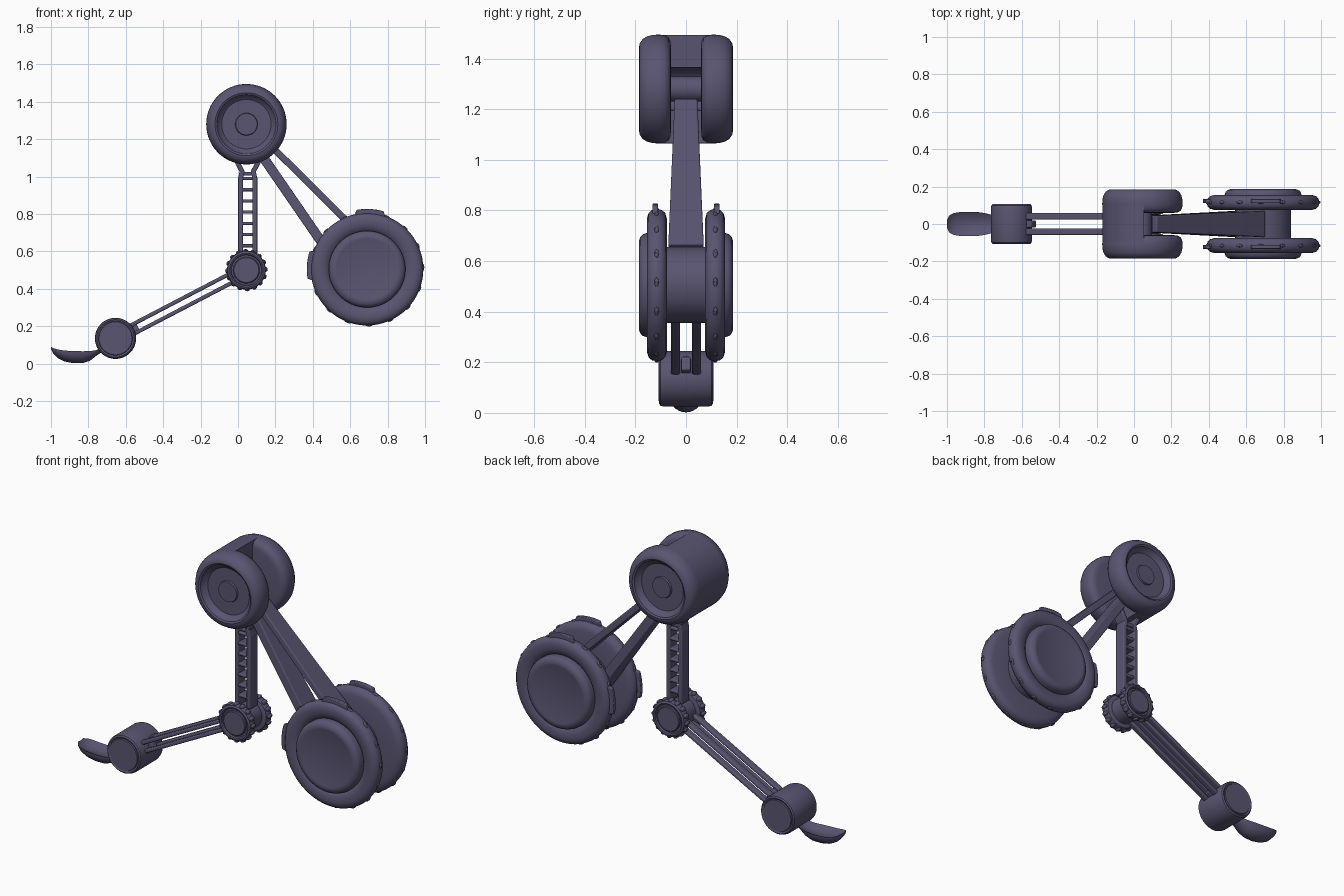
import bpy, bmesh, math
from mathutils import Vector

cube = bpy.data.objects.get("Cube")
if cube:
    bpy.data.objects.remove(cube, do_unlink=True)

mat = bpy.data.materials.new("slate purple")
mat.use_nodes = True
COLOUR = (0.10, 0.09, 0.165, 1)
mat.diffuse_color = COLOUR
mat.node_tree.nodes["Principled BSDF"].inputs["Base Color"].default_value = COLOUR


def finish(name, bm, bevel=0, angle=35):
    bmesh.ops.recalc_face_normals(bm, faces=bm.faces[:])
    me = bpy.data.meshes.new(name)
    bm.to_mesh(me)
    bm.free()
    me.materials.append(mat)
    ob = bpy.data.objects.new(name, me)
    bpy.context.collection.objects.link(ob)
    if bevel:
        m = ob.modifiers.new("bevel", "BEVEL")
        m.width, m.segments = bevel, 3
    bpy.ops.object.select_all(action="DESELECT")
    bpy.context.view_layer.objects.active = ob
    ob.select_set(True)
    bpy.ops.object.shade_smooth_by_angle(angle=math.radians(angle))
    return ob


def loft(bm, rings, closed_caps=True):
    loops = [[bm.verts.new(p) for p in ring] for ring in rings]
    n = len(loops[0])
    for a, b in zip(loops, loops[1:]):
        for i in range(n):
            bm.faces.new((a[i], a[(i + 1) % n], b[(i + 1) % n], b[i]))
    if closed_caps:
        bm.faces.new(loops[0])
        bm.faces.new(loops[-1])


def lathe(name, centre, profile, steps=64):
    """Spin (radius, y) points about the y axis; both ends are capped."""
    bm = bmesh.new()
    turns = [2 * math.pi * i / steps for i in range(steps)]
    loft(bm, [[(centre[0] + r * math.cos(t), y, centre[1] + r * math.sin(t))
               for t in turns] for r, y in profile])
    return finish(name, bm)


def pair(name, centre, profile):
    for side, s in (("left_side", 1), ("right_side", -1)):
        lathe(f"{name}_{side}", centre, [(r, s * y) for r, y in profile])


def bar(name, a, b, thick, ya, yb, y0=0, bevel=0.006):
    """Flat bar between two (x, z) points, tapering in y."""
    a, b = Vector(a), Vector(b)
    d = (b - a).normalized()
    n = Vector((-d.y, d.x)) * thick / 2
    bm = bmesh.new()
    loft(bm, [[(p.x + s * n.x, y0 + k * h, p.y + s * n.y)
               for s, k in ((1, 1), (1, -1), (-1, -1), (-1, 1))]
              for p, h in ((a, ya), (b, yb))])
    return finish(name, bm, bevel)


def extrude_y(name, points, half, y0=0, bevel=0):
    bm = bmesh.new()
    loft(bm, [[(x, y0 + y, z) for x, z in points] for y in (-half, half)])
    return finish(name, bm, bevel)


def studs(name, centre, radius, count, y0, size):
    """Small oval studs around a rim."""
    bm = bmesh.new()
    for i in range(count):
        t = 2 * math.pi * (i + 0.1) / count
        made = bmesh.ops.create_uvsphere(bm, u_segments=10, v_segments=6, radius=1)
        for v in made["verts"]:
            out, y, along = v.co.x * size[0], v.co.y * size[1], v.co.z * size[2]
            v.co = (centre[0] + (radius + out) * math.cos(t) - along * math.sin(t), y0 + y,
                    centre[1] + (radius + out) * math.sin(t) + along * math.cos(t))
    return finish(name, bm)


def arc(centre, r, a0, a1, n):
    angles = [math.radians(a0 + (a1 - a0) * i / n) for i in range(n + 1)]
    return [(centre[0] + r * math.cos(a), centre[1] + r * math.sin(a)) for a in angles]


HIP, WHEEL = (0.045, 1.28), (0.69, 0.505)
KNEE, ANKLE = (0.045, 0.5), (-0.655, 0.135)

# Hip drum: two rounded lobes, joined on the back by a C-shaped web
pair("hip_lobe", HIP, [
    (0.057, 0.16), (0.06, 0.15), (0.132, 0.15), (0.15, 0.163), (0.158, 0.18),
    (0.168, 0.185), (0.18, 0.183), (0.197, 0.172), (0.208, 0.154), (0.214, 0.13),
    (0.215, 0.105), (0.212, 0.085), (0.203, 0.07), (0.188, 0.062), (0.17, 0.06)])
extrude_y("hip_web", arc(HIP, 0.2145, 88, 272, 48) + arc(HIP, 0.085, 272, 88, 24), 0.108)
lathe("hip_pin", HIP, [(0.05, -0.08), (0.05, 0.08)], 32)

# Two tapering arms from the hip to the wheel
bar("lower_arm", (0.085, 1.03 + 0.145), (0.55, 0.5), 0.052, 0.045, 0.07)
bar("upper_arm", (0.11, 1.23), (0.69, 0.655), 0.036, 0.045, 0.07)

# Twin wheel with hub caps
lathe("wheel_core", WHEEL, [(0.15, -0.09), (0.15, 0.09)])
pair("wheel_tyre", WHEEL, [
    (0.15, 0.075), (0.26, 0.075), (0.285, 0.082), (0.297, 0.096), (0.301, 0.115),
    (0.297, 0.135), (0.285, 0.148), (0.265, 0.154), (0.235, 0.152), (0.215, 0.144),
    (0.205, 0.135)])
pair("hub_cap", WHEEL, [
    (0.205, 0.12), (0.205, 0.158), (0.2, 0.172), (0.19, 0.181), (0.175, 0.186),
    (0.165, 0.186), (0.155, 0.183)])
for side, s in (("left_side", 1), ("right_side", -1)):
    studs(f"wheel_studs_{side}", WHEEL, 0.298, 16, s * 0.116, (0.009, 0.009, 0.019))
    for label, angle in (("top", 87), ("back", 176)):
        fin = arc(WHEEL, 0.322, angle - 13, angle + 13, 8) + arc(WHEEL, 0.28, angle + 18, angle - 18, 8)
        extrude_y(f"wheel_fin_{label}_{side}", fin, 0.011, s * 0.122, 0.004)

# Ladder strut between hip and knee
for x in (0.014, 0.09):
    bar("strut_rail", (x, 0.57), (x, 1.0), 0.026, 0.035, 0.035)
    bar("strut_neck", (x, 0.99), (0.052 + (x - 0.052) * 0.75, 1.035), 0.026, 0.035, 0.035)
    bar("strut_flare", (0.052 + (x - 0.052) * 0.75, 1.025), (0.052 + (x - 0.052) * 1.8, 1.1),
        0.026, 0.035, 0.04)
for i in range(7):
    z = 0.63 + 0.06 * i
    bar("strut_rung", (0.01, z), (0.094, z), 0.017, 0.033, 0.033)
bar("strut_yoke", (0.02, 1.015), (0.084, 1.015), 0.02, 0.033, 0.033)

# Studded knee
lathe("knee_core", KNEE, [(0.075, -0.06), (0.075, 0.06)], 48)
pair("knee_disc", KNEE, [
    (0.066, 0.1), (0.07, 0.096), (0.071, 0.088), (0.08, 0.088), (0.083, 0.098),
    (0.09, 0.101), (0.1, 0.096), (0.104, 0.086), (0.104, 0.064), (0.098, 0.052),
    (0.085, 0.047), (0.06, 0.047)])
for s in (1, -1):
    studs("knee_studs", KNEE, 0.104, 16, s * 0.075, (0.01, 0.022, 0.013))

# Four shin rods
direction = Vector((ANKLE[0] - KNEE[0], ANKLE[1] - KNEE[1])).normalized()
across = Vector((-direction.y, direction.x)) * 0.024
for s in (1, -1):
    for y in (0.041, -0.041):
        bar("shin_rod", Vector(KNEE) + direction * 0.06 + across * s,
            Vector(ANKLE) - direction * 0.06 + across * s, 0.021, 0.018, 0.018, y, 0.007)

# Ankle drum with a small lug
lathe("ankle_drum", ANKLE, [
    (r, -y) for r, y in ((0.088, 0.108), (0.091, 0.102), (0.1, 0.106), (0.107, 0.1), (0.11, 0.088))
] + [(0.11, 0.088), (0.107, 0.1), (0.1, 0.106), (0.091, 0.102), (0.088, 0.108)])
bar("ankle_lug", Vector(ANKLE) - direction * 0.09, Vector(ANKLE) - direction * 0.135,
    0.06, 0.02, 0.018)

# Spoon-shaped toe: x, half width, bottom, top
bm = bmesh.new()
sections = [(-1.0, 0.022, 0.08, 0.09), (-0.988, 0.045, 0.055, 0.083), (-0.965, 0.058, 0.03, 0.076),
            (-0.93, 0.064, 0.012, 0.07), (-0.88, 0.065, 0.002, 0.067), (-0.83, 0.063, 0.002, 0.066),
            (-0.79, 0.057, 0.016, 0.067), (-0.76, 0.048, 0.04, 0.072), (-0.73, 0.04, 0.06, 0.085)]
rings = []
for x, w, low, high in sections:
    ring = [(x, w * math.cos(a), high + (high - low) * math.sin(a))
            for a in (math.pi * (1 + i / 14) for i in range(15))]
    dip = (high - low) * 0.35
    rings.append(ring + [(x, w * k, high - dip * (1 - k * k)) for k in (0.8, 0.4, 0, -0.4, -0.8)])
loft(bm, rings)
finish("toe_spoon", bm, 0, 50)
